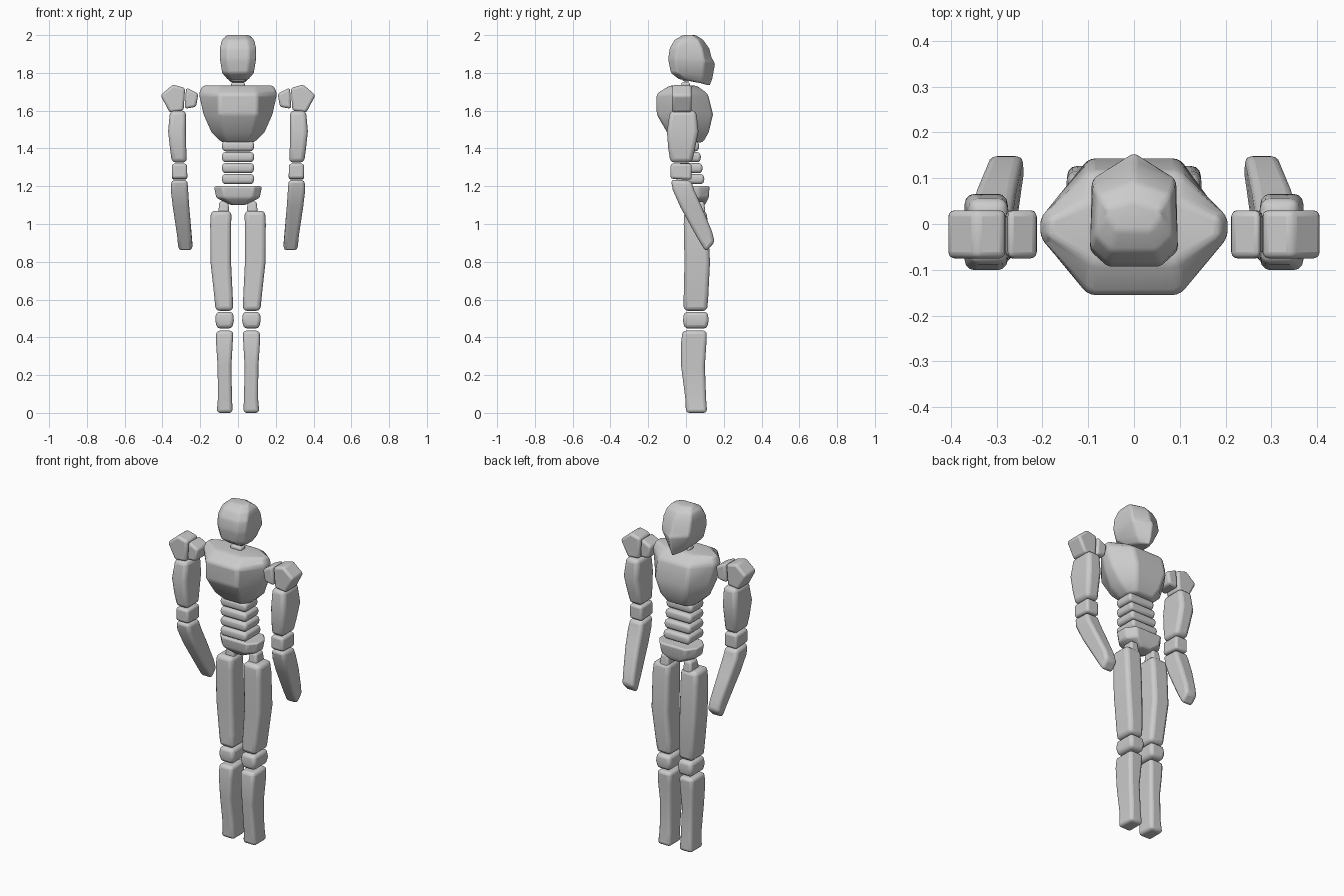
import bpy, bmesh, math


def finish(name, bm, bevel, mirror, limit=28):
    """Turn a bmesh into a softly bevelled, smooth shaded object."""
    bmesh.ops.recalc_face_normals(bm, faces=bm.faces)
    mesh = bpy.data.meshes.new(name)
    bm.to_mesh(mesh)
    bm.free()
    obj = bpy.data.objects.new(name, mesh)
    bpy.context.collection.objects.link(obj)
    bpy.ops.object.select_all(action='DESELECT')
    obj.select_set(True)
    bpy.context.view_layer.objects.active = obj
    bpy.ops.object.shade_smooth_by_angle(angle=math.radians(40))
    if mirror:
        mod = obj.modifiers.new("mirror", 'MIRROR')
        mod.use_mirror_merge = False
    mod = obj.modifiers.new("soft_edges", 'BEVEL')
    mod.width = bevel
    mod.segments = 3
    mod.limit_method = 'ANGLE'
    mod.angle_limit = math.radians(limit)
    return obj


def loft(name, rings, bevel=0.015, mirror=False, limit=28):
    """Skin a stack of equally sized point rings and cap both ends."""
    bm = bmesh.new()
    vs = [[bm.verts.new(p) for p in r] for r in rings]
    n = len(vs[0])
    for a, b in zip(vs, vs[1:]):
        for i in range(n):
            j = (i + 1) % n
            bm.faces.new((a[i], a[j], b[j], b[i]))
    bm.faces.new(vs[0])
    bm.faces.new(vs[-1])
    return finish(name, bm, bevel, mirror, limit)


def box_ring(z, x0, x1, y0, y1, rise=0.0):
    """Rectangle at height z; its +y edge is lifted by rise."""
    return [(x0, y0, z), (x1, y0, z), (x1, y1, z + rise), (x0, y1, z + rise)]


def limb(name, sections, bevel=0.02, mirror=True):
    return loft(name, [box_ring(*s) for s in sections], bevel, mirror)


def oct_ring(z, w, a, yb, y1, y2, yf):
    """Symmetric eight-sided ring: side half-width w, end half-width a."""
    half = [(a, yb), (w, y1), (w, y2), (a, yf)]
    return [(x, y, z) for x, y in half] + [(-x, y, z) for x, y in reversed(half)]


def head_ring(z, w, yb, wf, yf, yn, drop=0.0):
    """Rounded back, flat sides, pointed face; face side lowered by drop."""
    half = [(w * 0.6, yb, z), (w, yb + 0.035, z), (wf, yf, z - drop * 0.5)]
    return half + [(0, yn, z - drop)] + [(-x, y, q) for x, y, q in reversed(half)]


# Head with a pointed face toward +y
loft("head", [
    head_ring(1.765, 0.055, -0.035, 0.035, 0.08, 0.130, 0.035),
    head_ring(1.80, 0.085, -0.080, 0.060, 0.09, 0.143, 0.03),
    head_ring(1.86, 0.094, -0.092, 0.090, 0.10, 0.157, 0.01),
    head_ring(1.88, 0.096, -0.093, 0.092, 0.095, 0.138),
    head_ring(1.93, 0.096, -0.086, 0.090, 0.085, 0.125),
    head_ring(1.975, 0.086, -0.060, 0.080, 0.065, 0.092),
    head_ring(2.0, 0.062, -0.015, 0.055, 0.035, 0.050),
], 0.009, limit=22)

# Neck
limb("neck_upper", [(1.755, -0.04, 0.04, -0.02, 0.025), (1.80, -0.042, 0.042, -0.015, 0.03)], 0.012, False)
limb("neck_lower", [(1.715, -0.036, 0.036, -0.025, 0.02), (1.75, -0.036, 0.036, -0.025, 0.02)], 0.01, False)

# Chest
loft("chest", [
    oct_ring(1.432, 0.085, 0.055, -0.05, -0.015, 0.05, 0.09),
    oct_ring(1.485, 0.140, 0.080, -0.10, -0.030, 0.05, 0.12),
    oct_ring(1.58, 0.182, 0.100, -0.155, -0.030, 0.03, 0.143),
    oct_ring(1.69, 0.207, 0.100, -0.155, -0.030, 0.015, 0.115),
    oct_ring(1.733, 0.188, 0.090, -0.085, -0.030, 0.015, 0.055),
], 0.014)

# Stacked waist segments
for i in range(4):
    z = 1.385 - i * 0.058
    f = 0.065 + i * 0.009
    limb(f"waist_segment_{i + 1}", [
        (z, -0.08, 0.08, -0.045, f),
        (z + 0.028, -0.086, 0.086, -0.05, f + 0.005),
        (z + 0.053, -0.082, 0.082, -0.045, f)], 0.014, False)

# Pelvis
loft("pelvis", [
    oct_ring(1.10, 0.035, 0.025, 0.005, 0.03, 0.08, 0.10),
    oct_ring(1.138, 0.115, 0.075, -0.03, 0.01, 0.07, 0.12),
    oct_ring(1.20, 0.127, 0.085, -0.035, 0.01, 0.07, 0.125),
], 0.013)

# Legs
limb("hip_joint", [(1.03, 0.045, 0.108, 0.02, 0.105), (1.085, 0.048, 0.102, 0.025, 0.10),
                   (1.12, 0.052, 0.098, 0.03, 0.095)], 0.012)
limb("thigh", [
    (0.54, 0.025, 0.118, -0.012, 0.112),
    (0.62, 0.028, 0.126, -0.012, 0.118),
    (0.80, 0.037, 0.146, -0.008, 0.127),
    (1.00, 0.036, 0.147, -0.012, 0.116),
    (1.07, 0.035, 0.143, -0.008, 0.108)], 0.022)
limb("knee", [
    (0.447, 0.030, 0.112, -0.008, 0.112),
    (0.49, 0.022, 0.120, -0.016, 0.120),
    (0.535, 0.026, 0.116, -0.010, 0.114)], 0.018)
limb("shin", [
    (0.0, 0.028, 0.113, 0.0, 0.112),
    (0.08, 0.032, 0.106, -0.004, 0.106),
    (0.25, 0.035, 0.108, -0.026, 0.100),
    (0.37, 0.028, 0.116, -0.026, 0.108),
    (0.435, 0.025, 0.116, -0.018, 0.110)], 0.018)

# Shoulders: profiles in x/z extruded along y
for name, prof in (
        ("shoulder_joint", [(0.21, 1.69), (0.275, 1.722), (0.282, 1.61), (0.222, 1.62)]),
        ("shoulder_guard", [(0.28, 1.72), (0.345, 1.738), (0.41, 1.682), (0.362, 1.59), (0.288, 1.60)])):
    loft(name, [[(x, y, z) for x, z in prof] for y in (-0.075, 0.03)], 0.014, True)

# Arms
limb("upper_arm", [
    (1.325, 0.270, 0.350, -0.082, 0.032),
    (1.40, 0.274, 0.360, -0.094, 0.048),
    (1.49, 0.276, 0.370, -0.101, 0.066),
    (1.60, 0.275, 0.360, -0.085, 0.054)], 0.022)
limb("elbow", [
    (1.24, 0.268, 0.350, -0.082, 0.030, -0.006),
    (1.32, 0.270, 0.350, -0.082, 0.030)], 0.014)
limb("forearm", [
    (0.853, 0.240, 0.316, 0.105, 0.152, 0.05),
    (0.93, 0.246, 0.322, 0.058, 0.138, 0.03),
    (1.09, 0.258, 0.345, -0.030, 0.084, 0.0),
    (1.18, 0.264, 0.356, -0.070, 0.043, 0.0),
    (1.235, 0.268, 0.352, -0.080, 0.028, -0.006)], 0.018)
